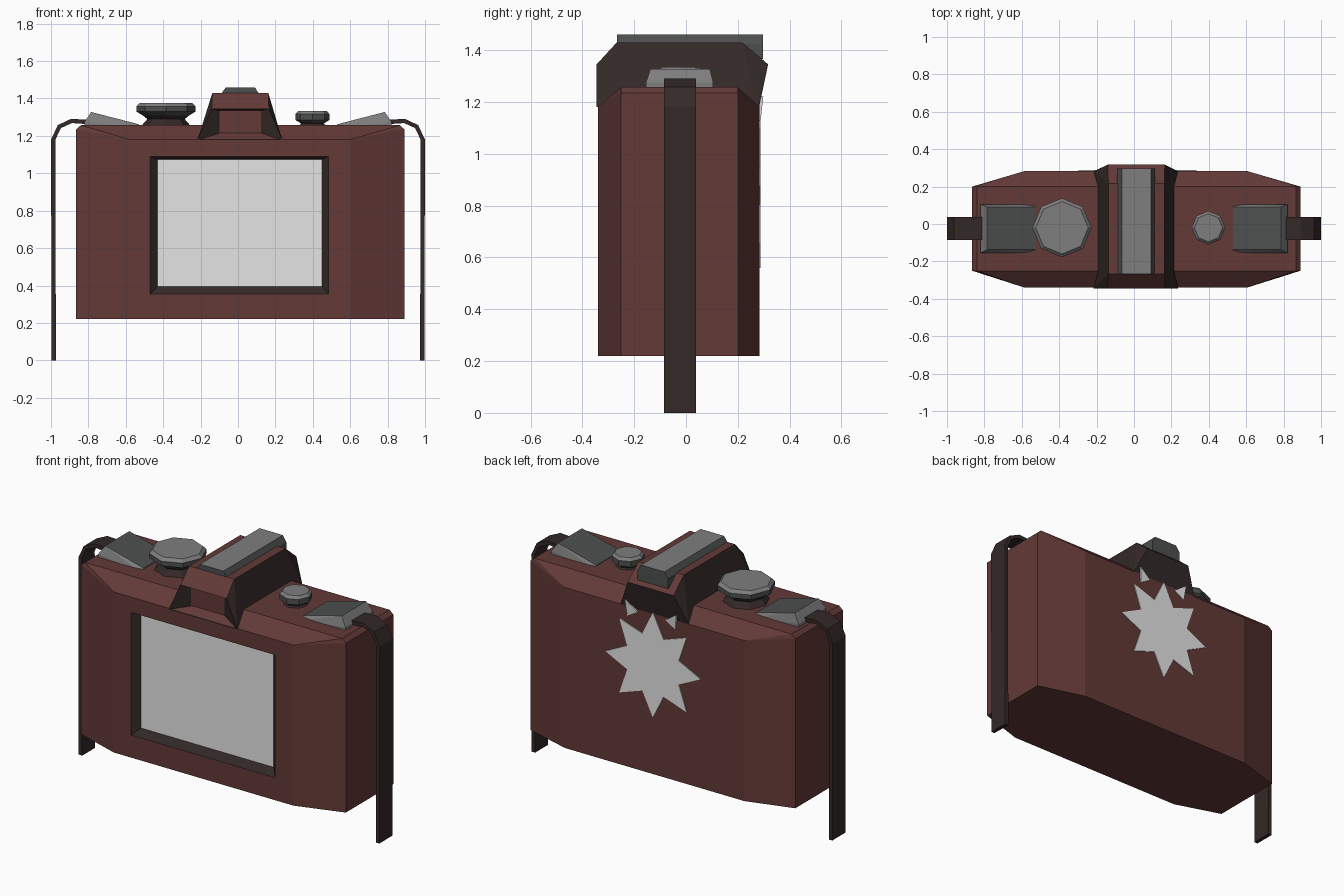
import bpy, bmesh, math
from mathutils import Vector

if "Cube" in bpy.data.objects:
    bpy.data.objects.remove(bpy.data.objects["Cube"])


def material(name, rgb):
    m = bpy.data.materials.new(name)
    m.diffuse_color = (*rgb, 1)
    m.use_nodes = True
    m.node_tree.nodes["Principled BSDF"].inputs["Base Color"].default_value = m.diffuse_color
    return m


RED = material("red_brown_leather", (0.122, 0.041, 0.038))
DARK = material("dark_trim", (0.033, 0.022, 0.021))
METAL = material("light_metal", (0.21, 0.21, 0.21))
STEEL = material("dark_metal", (0.075, 0.078, 0.078))
PALE = material("pale_panel", (0.78, 0.78, 0.78))


def finish(bm, name, mats, rule=None, normals=True):
    """Turn a bmesh into an object; rule(face) gives the material index."""
    if normals:
        bmesh.ops.recalc_face_normals(bm, faces=bm.faces[:])
    bm.normal_update()
    if rule:
        for f in bm.faces:
            f.material_index = rule(f)
    me = bpy.data.meshes.new(name)
    bm.to_mesh(me)
    bm.free()
    for m in mats:
        me.materials.append(m)
    ob = bpy.data.objects.new(name, me)
    bpy.context.collection.objects.link(ob)
    return ob


def hull(points):
    """Convex solid with flat faces merged."""
    bm = bmesh.new()
    for p in points:
        bm.verts.new(p)
    bmesh.ops.convex_hull(bm, input=bm.verts[:])
    bmesh.ops.dissolve_limit(bm, angle_limit=0.02, verts=bm.verts[:], edges=bm.edges[:])
    bmesh.ops.recalc_face_normals(bm, faces=bm.faces[:])
    bm.normal_update()
    return bm


def inset_rect(bm, face, x0, x1, z0, z1, y):
    """Inset a front face and place the inner corners on a rectangle at depth y."""
    mid = face.calc_center_median()
    bmesh.ops.inset_individual(bm, faces=[face], thickness=0.01)
    for v in face.verts:
        v.co = (x0 if v.co.x < mid.x else x1, y, z0 if v.co.z < mid.z else z1)


def front_face(bm):
    bm.faces.ensure_lookup_table()
    return max((f for f in bm.faces if f.normal.y < -0.99), key=lambda f: f.calc_area())


def plate(bm, poly, y0, y1):
    """Polygon in x/z extruded along y."""
    f = bm.faces.new([bm.verts.new((x, y0, z)) for x, z in poly])
    r = bmesh.ops.extrude_face_region(bm, geom=[f])
    for v in r["geom"]:
        if isinstance(v, bmesh.types.BMVert):
            v.co.y = y1


# Body: stretched octagon with sloped front and back shoulders
pts = []
for xe, xt, xm in ((-0.865, -0.84, -0.585), (0.89, 0.865, 0.605)):
    for ye, ym in ((-0.25, -0.34), (0.2, 0.283)):
        pts += [(xe, ye, 0.22), (xe, ye, 1.235), (xt, ye, 1.257),
                (xm, ym, 0.22), (xm, ym, 1.182)]
bm = hull(pts)

# Framed screen sunk into the front
face = front_face(bm)
inset_rect(bm, face, -0.47, 0.485, 0.355, 1.09, -0.34)
old = set(bm.faces)
inset_rect(bm, face, -0.43, 0.45, 0.395, 1.075, -0.305)
frame = set(bm.faces) - old
finish(bm, "camera_body", [RED, DARK, PALE],
       lambda f: 2 if f == face else 1 if f in frame else 0, normals=False)

# Viewfinder hump
rings = ((1.18, -0.216, 0.236, -0.345, 0.282), (1.345, -0.14, 0.165, -0.345, 0.317),
         (1.43, -0.137, 0.162, -0.267, 0.217))
bm = hull([(x, y, z) for z, x0, x1, y0, y1 in rings for x in (x0, x1) for y in (y0, y1)])
window = front_face(bm)
inset_rect(bm, window, -0.1, 0.122, 1.2, 1.335, -0.3)
finish(bm, "viewfinder_hump", [RED, DARK],
       lambda f: 0 if f == window or (abs(f.normal.x) < 0.5 and
                                      f.calc_center_median().z > 1.36) else 1,
       normals=False)

# Flash shoe rail on the hump
bm = hull([(x, y, z) for y in (-0.267, 0.297)
           for x, z in ((-0.09, 1.365), (0.112, 1.365), (-0.09, 1.425), (0.112, 1.425),
                        (-0.065, 1.46), (0.09, 1.46))])
finish(bm, "flash_shoe", [STEEL, METAL], lambda f: int(f.normal.z > 0.9))


# Dials: eight-sided turned knobs on dark necks
def dial(name, x, y, profile):
    bm = bmesh.new()
    n, loops = 8, []
    for r, z in profile:
        loops.append([bm.verts.new((x + r * math.sin(i * math.tau / n),
                                    y + r * math.cos(i * math.tau / n), z)) for i in range(n)])
    for a, b in zip(loops, loops[1:]):
        for i in range(n):
            bm.faces.new((a[i], a[(i + 1) % n], b[(i + 1) % n], b[i]))
    bm.faces.new(loops[0])
    bm.faces.new(loops[-1])
    neck = profile[2][1]
    finish(bm, name, [DARK, STEEL, METAL],
           lambda f: 0 if f.calc_center_median().z < neck else 2 if f.normal.z > 0.4 else 1)


dial("large_dial", -0.385, -0.02,
     ((0.135, 1.25), (0.1, 1.29), (0.125, 1.31), (0.158, 1.33), (0.158, 1.358), (0.14, 1.376)))
dial("small_dial", 0.398, -0.02,
     ((0.08, 1.25), (0.06, 1.265), (0.07, 1.272), (0.09, 1.285), (0.09, 1.318), (0.075, 1.334)))

# Strap clips and straps, one per side
strap_path = [(0.985, 0.0), (0.988, 1.18), (0.955, 1.25), (0.89, 1.28), (0.81, 1.275)]
for side, s in (("left", -1), ("right", 1)):
    bm = hull([(s * x, y, z)
               for x, z, y0, y1 in ((0.82, 1.24, -0.155, 0.105), (0.82, 1.275, -0.155, 0.105),
                                    (0.785, 1.328, -0.137, 0.092), (0.53, 1.24, -0.155, 0.105),
                                    (0.53, 1.262, -0.137, 0.092))
               for y in (y0, y1)])
    finish(bm, side + "_strap_clip", [METAL, STEEL], lambda f: int(f.normal.z > 0.85))

    # offset the path both ways to give the strap its thickness
    path = [Vector((s * x, z)) for x, z in strap_path]
    outer, inner = [], []
    for i, p in enumerate(path):
        d = (path[min(i + 1, len(path) - 1)] - path[max(i - 1, 0)]).normalized()
        off = Vector((-d.y, d.x)) * 0.0115
        outer.append(p + off)
        inner.append(p - off)
    bm = bmesh.new()
    plate(bm, outer + inner[::-1], -0.085, 0.038)
    finish(bm, side + "_strap", [DARK])

# Pale eight-pointed burst and two small darts on the back
bm = bmesh.new()
burst = []
for i in range(16):
    r, a = (0.315, 0.185)[i % 2], i * math.tau / 16
    burst.append((0.018 + r * math.sin(a), 0.875 + r * math.cos(a)))
plate(bm, burst, 0.28, 0.288)
for s in (-1, 1):
    plate(bm, [(0.028 + s * x, z) for x, z in ((0.17, 1.222), (0.16, 1.127), (0.092, 1.167))],
          0.28, 0.318)
    for v in bm.verts:  # darts lean out with the back of the hump
        if v.co.y > 0.3:
            v.co.y = 0.288 + max(0, v.co.z - 1.18) * 0.25
finish(bm, "back_burst", [PALE])
